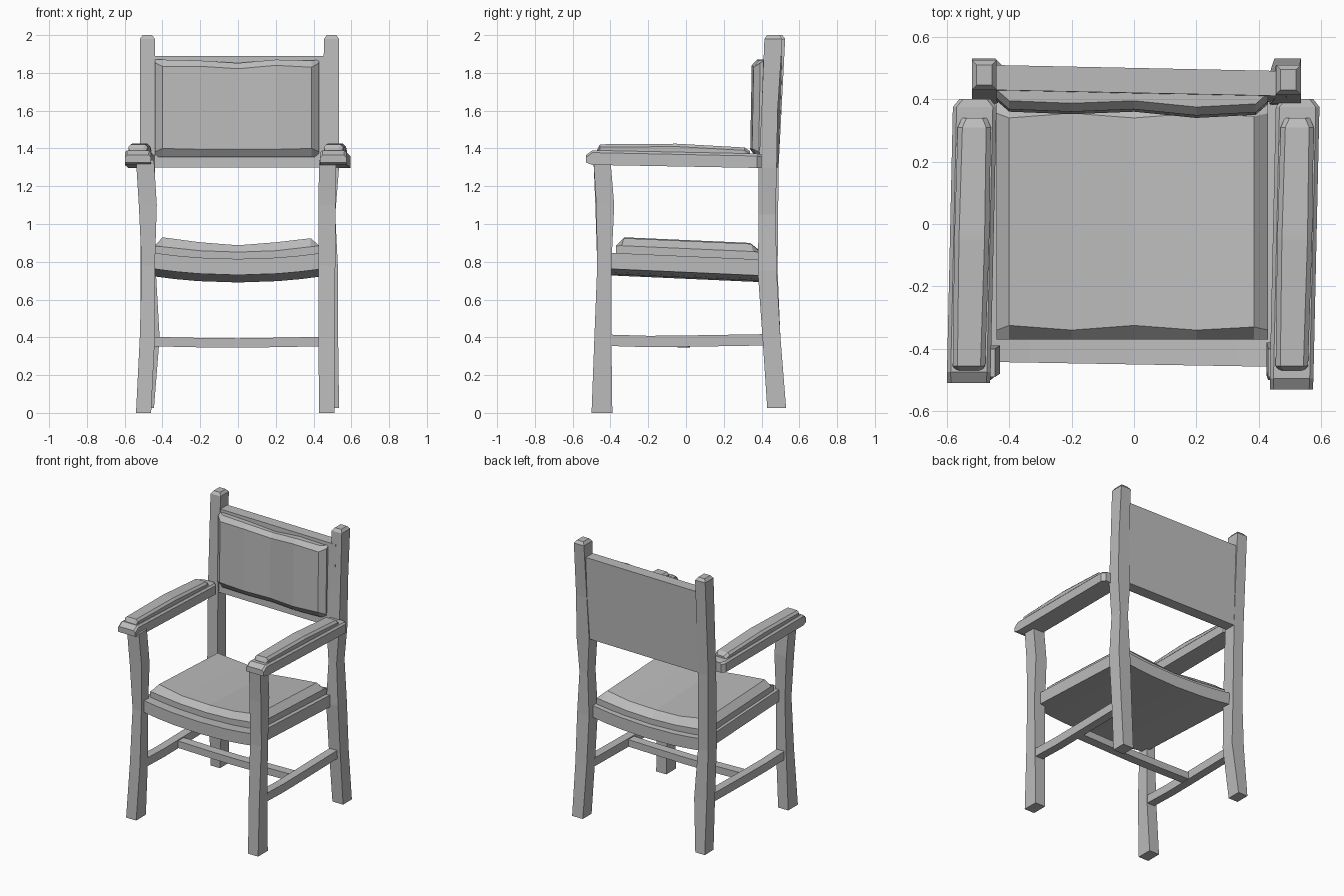
import bpy, bmesh
from mathutils import Vector

cube = bpy.data.objects.get("Cube")
if cube:
    bpy.data.objects.remove(cube, do_unlink=True)

grey = bpy.data.materials.new("worn grey")
grey.use_nodes = True
COLOUR = (0.5, 0.5, 0.5, 1)
grey.diffuse_color = COLOUR
grey.node_tree.nodes["Principled BSDF"].inputs["Base Color"].default_value = COLOUR


def loft(name, rings):
    """Skin a row of equal-length rings and cap both ends."""
    bm = bmesh.new()
    rows = [[bm.verts.new(p) for p in ring] for ring in rings]
    for a, b in zip(rows, rows[1:]):
        for i in range(len(a)):
            j = (i + 1) % len(a)
            bm.faces.new((a[i], a[j], b[j], b[i]))
    bm.faces.new(rows[0])
    bm.faces.new(rows[-1])
    bmesh.ops.recalc_face_normals(bm, faces=bm.faces)
    mesh = bpy.data.meshes.new(name)
    bm.to_mesh(mesh)
    bm.free()
    mesh.materials.append(grey)
    obj = bpy.data.objects.new(name, mesh)
    bpy.context.collection.objects.link(obj)
    return obj


def post(name, levels):
    """Upright beam; each level is z, x0, x1, y0, y1."""
    return loft(name, [[(x0, y0, z), (x1, y0, z), (x1, y1, z), (x0, y1, z)]
                       for z, x0, x1, y0, y1 in levels])


# front legs, bowed slightly outward
post("front_leg_right", [(0, -.54, -.46, -.5, -.39), (.4, -.52, -.44, -.485, -.395),
                         (.78, -.51, -.44, -.47, -.395), (1.1, -.525, -.43, -.48, -.39),
                         (1.34, -.54, -.445, -.49, -.4)])
post("front_leg_left", [(0, .43, .51, -.5, -.39), (.4, .425, .51, -.485, -.395),
                        (.78, .425, .515, -.47, -.395), (1.1, .425, .515, -.475, -.38),
                        (1.34, .43, .52, -.49, -.4)])

# back posts, kinked at the seat, with chamfered tops
post("back_post_right", [(.025, -.52, -.445, .43, .53), (.4, -.515, -.415, .405, .5),
                         (.75, -.515, -.435, .385, .485), (1.3, -.52, -.44, .4, .49),
                         (1.98, -.52, -.44, .43, .525), (2, -.505, -.455, .445, .51)])
post("back_post_left", [(.025, .45, .535, .43, .53), (.4, .44, .53, .405, .5),
                        (.75, .435, .53, .38, .48), (1.05, .45, .515, .385, .475),
                        (1.3, .435, .535, .385, .48), (1.6, .45, .535, .4, .485),
                        (1.98, .455, .535, .415, .51), (2, .47, .52, .43, .495)])


# sagging seat that tips toward the back
STATIONS = (-1, -.72, -.45, 0, .45, .72, 1)


def sag(t, depth):
    return -depth * (1 - t * t)


def tip(y):
    return -.04 * (y + .45) / .9


seat = []
for t in STATIONS:
    s = sag(t, .035)
    corners = ((-.45, .765), (.44, .765), (.44, .85), (-.45, .85))
    seat.append([(.465 * t, y - .008 * t, z + s + tip(y)) for y, z in corners])
loft("seat", seat)

# seat cushion with sloping rim
cushion = []
for t, x, top, inset in ((-1, -.44, .89, .03), (-.9, -.4, .935, .045), (-.45, -.2, .908, .03),
                         (0, 0, .893, .045), (.45, .2, .908, .03), (.9, .385, .93, .04),
                         (1, .43, .89, .03)):
    s = sag(t, .035)
    rim = min(.89 + s, top - .002)
    profile = ((-.37, .82 + s), (.4, .82 + s), (.4, rim), (.385 - inset, top),
               (-.37 + inset, top), (-.37, rim))
    cushion.append([(x, y, z + tip(y)) for y, z in profile])
loft("seat_cushion", cushion)

# back panel, tilted a little across the chair
loft("back_panel", [[(x, y0 + d, 1.3), (x, y1 + d, 1.3), (x, y1 + d + .02, 1.89),
                     (x, y0 + d + .02, 1.89)]
                    for x, y0, y1, d in ((-.47, .41, .49, 0), (.49, .41, .49, -.02))])

# back cushion: bevelled front face with uneven rim
pad = []
for x, wave, front, edge in ((-.44, 0, .395, .012), (-.4, 0, .36, .03), (-.2, -.005, .352, .025),
                             (0, -.018, .36, .025), (.2, 0, .34, .025), (.39, -.005, .35, .03),
                             (.43, 0, .385, .012)):
    pad.append([(x, .43, 1.355), (x, front + .03, 1.355), (x, front, 1.37 + edge),
                (x, front + .008, 1.865 + wave - edge), (x, front + .035, 1.87 + wave),
                (x, .44, 1.87 + wave)])
loft("back_cushion", pad)


# armrests, running slightly askew, each with a raised pad
def armrest(side, cx, front):
    board, top_pad = [], []
    for y, half, low, high in ((front, .069, 1.325, 1.365), (front + .035, .07, 1.313, 1.39),
                               (.375, .07, 1.297, 1.372), (.4, .05, 1.297, 1.367)):
        c = cx + .02 * (y + .5) / .9
        board.append([(c - half, y, low), (c + half, y, low), (c + half, y, high - .012),
                      (c + half - .012, y, high), (c - half + .012, y, high),
                      (c - half, y, high - .012)])
    for y, half, high in ((-.47, .04, 1.395), (-.455, .052, 1.422), (-.05, .056, 1.425),
                          (.31, .053, 1.405), (.34, .04, 1.385)):
        c = cx + .02 * (y + .5) / .9
        top_pad.append([(c - half, y, 1.36), (c + half, y, 1.36), (c + half, y, high - .015),
                        (c + half - .015, y, high), (c - half + .015, y, high),
                        (c - half, y, high - .015)])
    loft("armrest_" + side, board)
    loft("armrest_pad_" + side, top_pad)


armrest("right", -.53, -.51)
armrest("left", .505, -.53)

# side stretchers and the cross stretcher between them
for side, x in (("right", -.475), ("left", .475)):
    loft("side_stretcher_" + side,
         [[(x - .03, y, z - .03), (x + .03, y, z - .03), (x + .03, y, z + .03), (x - .03, y, z + .03)]
          for y, z in ((-.43, .385), (-.2, .378), (0, .38), (.43, .387))])
loft("cross_stretcher",
     [[(x, -.045, z - .025), (x, .02, z - .025), (x, .02, z + .025), (x, -.045, z + .025)]
      for x, z in ((-.47, .378), (-.2, .372), (0, .37), (.2, .373), (.47, .378))])
